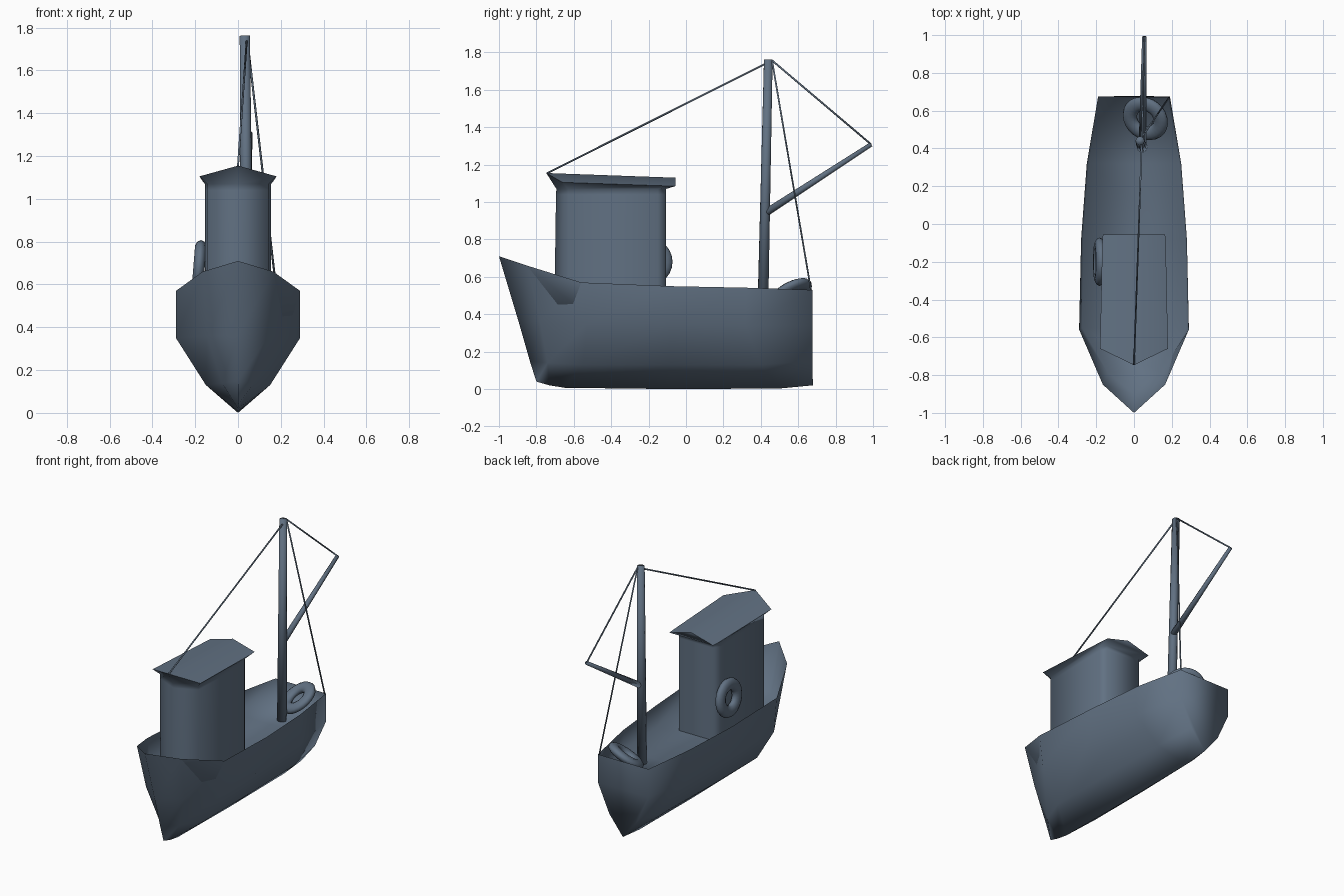
import bpy, math
from mathutils import Vector

if "Cube" in bpy.data.objects:
    bpy.data.objects.remove(bpy.data.objects["Cube"])

paint = bpy.data.materials.new("slate_blue")
paint.diffuse_color = (.12, .165, .225, 1)
paint.use_nodes = True
paint.node_tree.nodes["Principled BSDF"].inputs["Base Color"].default_value = paint.diffuse_color


def make(name, verts, faces, angle):
    me = bpy.data.meshes.new(name)
    me.from_pydata(verts, [], faces)
    me.validate()
    ob = bpy.data.objects.new(name, me)
    bpy.context.collection.objects.link(ob)
    bpy.context.view_layer.objects.active = ob
    ob.select_set(True)
    bpy.ops.object.mode_set(mode='EDIT')
    bpy.ops.mesh.select_all(action='SELECT')
    bpy.ops.mesh.remove_doubles(threshold=0.0005)
    bpy.ops.mesh.normals_make_consistent(inside=False)
    bpy.ops.object.mode_set(mode='OBJECT')
    finish(ob, name, angle)


def finish(ob, name, angle):
    ob.name = name
    ob.data.materials.append(paint)
    bpy.ops.object.shade_smooth_by_angle(angle=math.radians(angle))
    ob.select_set(False)


def loft(rings):
    n = len(rings[0])
    verts = [p for r in rings for p in r]
    faces = []
    for i in range(len(rings) - 1):
        for j in range(n):
            k = (j + 1) % n
            faces.append((i*n + j, i*n + k, (i + 1)*n + k, (i + 1)*n + j))
    return verts, faces


def rod(name, a, b, r1, r2, sides):
    a, b = Vector(a), Vector(b)
    d = b - a
    bpy.ops.mesh.primitive_cone_add(vertices=sides, radius1=r1, radius2=r2,
                                    depth=d.length, location=(a + b) / 2)
    ob = bpy.context.object
    ob.rotation_euler = d.to_track_quat('Z', 'Y').to_euler()
    finish(ob, name, 100)


def ring(name, loc, normal, flat):
    bpy.ops.mesh.primitive_torus_add(major_radius=0.088, minor_radius=0.04,
                                     major_segments=24, minor_segments=10, location=loc)
    ob = bpy.context.object
    ob.scale.z = flat
    ob.rotation_euler = Vector(normal).to_track_quat('Z', 'Y').to_euler()
    finish(ob, name, 180)


# Hull: half sections (deck, rail, chine, bilge, keel) from stern to stem
D = .41
stations = [
    [(.18, .665, D), (.19, .675, .53), (.19, .675, .34), (.105, .675, .15), (0, .678, .02)],
    [(.24, .32, D), (.25, .32, .542), (.25, .32, .34), (.14, .4, .13), (0, .5, .003)],
    [(.27, -.08, D), (.28, -.08, .55), (.28, -.08, .35), (.15, -.08, .13), (0, -.08, 0)],
    [(.275, -.55, D), (.29, -.56, .57), (.29, -.53, .35), (.15, -.55, .13), (0, -.65, .007)],
    [(.14, -.785, D), (.165, -.85, .66), (.145, -.78, .36), (.075, -.74, .14), (0, -.73, .02)],
    [(0, -.9, D), (0, -1, .71), (0, -.895, .36), (0, -.835, .15), (0, -.8, .04)],
]
sections = [s + [(-x, y, z) for x, y, z in s[-2::-1]] for s in stations]
verts, faces = loft(sections)             # closing span is the deck
faces += [tuple(range(1, 8)), (0, 1, 7, 8)]   # transom, outside and inside
make("hull", verts, faces, 110)

# Cabin: pointed front, chamfered rear corners, walls flaring into a pitched roof
half = [(.145, -.63), (.155, -.15), (.128, -.107)]
plan = [(0, -.705)] + half + [(-x, y) for x, y in half[::-1]]
levels = [[(x, y if y > -.7 else y + dy, z) for x, y in plan]
          for dy, z in ((0, D - .01), (.004, .62), (.01, 1.04), (.012, 1.07))]
eave = [(.18, -.66, 1.105), (.168, -.1, 1.086), (.165, -.056, 1.085)]
eaves = [(0, -.747, 1.155)] + eave + [(-x, y, z) for x, y, z in eave[::-1]]
verts, faces = loft(levels + [eaves])
b, r = len(verts) - 7, len(verts)
verts.append((0, -.056, 1.13))            # rear end of the ridge
faces += [tuple(range(7)), (b, b+1, b+2, b+3, r), (b, r, b+4, b+5, b+6), (b+3, b+4, r)]
make("cabin", verts, faces, 85)

# Mast and boom
mast_top, boom_tip = (.032, .44, 1.762), (.055, .99, 1.308)
rod("mast", (.043, .41, D - .02), mast_top, .03, .024, 10)
rod("boom", (.045, .43, .945), boom_tip, .02, .012, 8)

# Rigging lines
head = (.042, .46, 1.757)
for name, end in (("forestay", (0, -.745, 1.153)), ("boom_stay", boom_tip),
                  ("stern_stay", (.184, .668, .53))):
    rod(name, head, end, .005, .005, 6)

# Life rings: one on the cabin side, one leaning at the stern
ring("side_life_ring", (-.182, -.2, .68), (-1, 0, .08), .7)
ring("stern_life_ring", (.06, .558, .51), (-.36, -.45, .8), .7)
